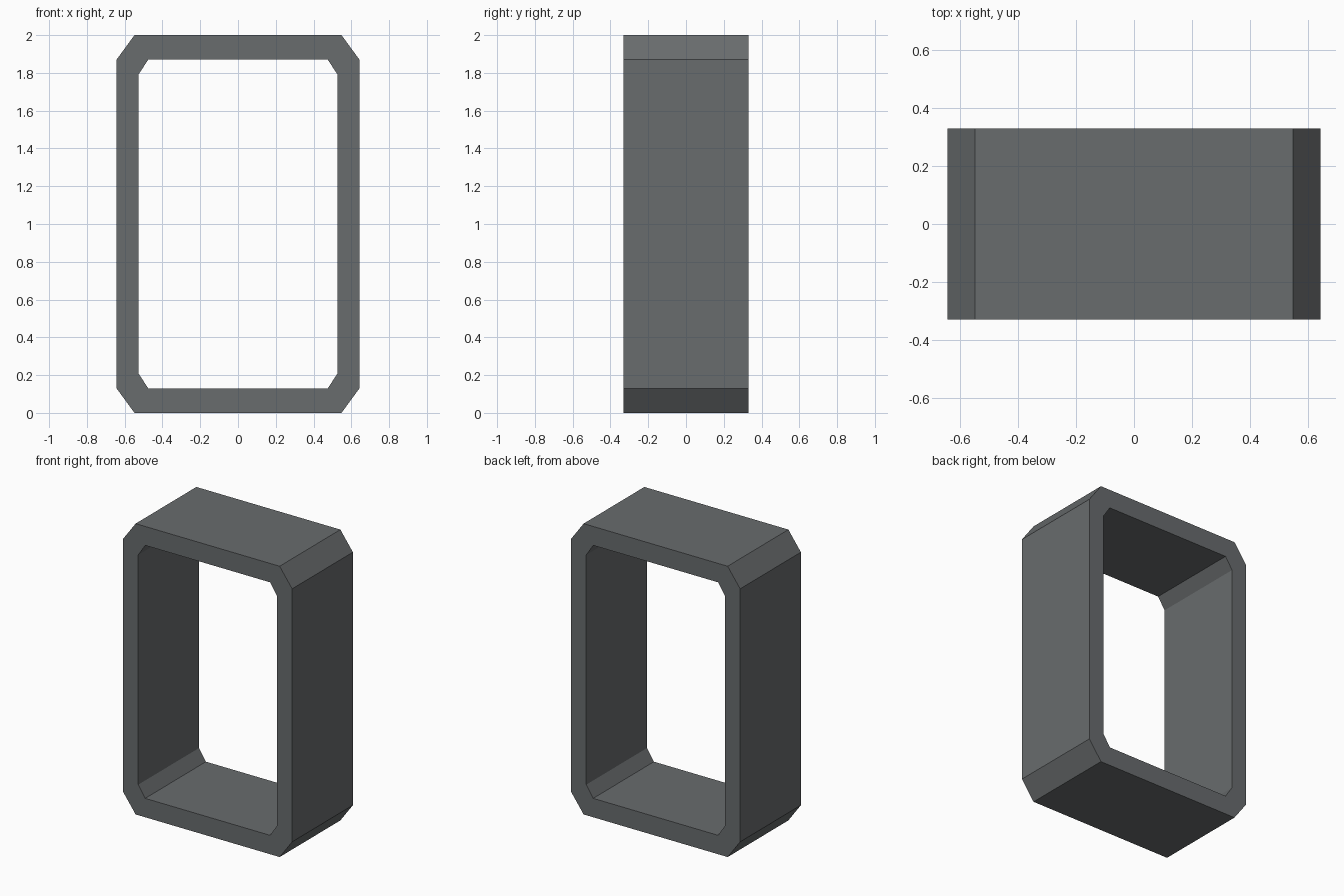
import bpy
import bmesh

cube = bpy.data.objects.get("Cube")
if cube:
    bpy.data.objects.remove(cube, do_unlink=True)

DEPTH = 0.33   # half depth along y
MID_Z = 1.0


def material(name, colour):
    mat = bpy.data.materials.new(name)
    mat.use_nodes = True
    mat.diffuse_color = colour
    mat.node_tree.nodes["Principled BSDF"].inputs["Base Color"].default_value = colour
    return mat


def chamfered_rectangle(half_w, half_h, cut_x, cut_z):
    """Eight corner points of a rectangle with cut corners, in order."""
    quarter = [(half_w, half_h - cut_z), (half_w - cut_x, half_h)]
    right_top = quarter
    left_top = [(-x, z) for x, z in reversed(quarter)]
    lower = [(-x, -z) for x, z in right_top + left_top]
    return right_top + left_top + lower


def ring(bm, outline, y):
    return [bm.verts.new((x, y, z + MID_Z)) for x, z in outline]


# Octagonal frame: four rings of points joined into a closed tube
outer = chamfered_rectangle(0.643, 1.0, 0.095, 0.13)
inner = chamfered_rectangle(0.528, 0.87, 0.053, 0.08)
bm = bmesh.new()
rings = [ring(bm, outer, -DEPTH), ring(bm, outer, DEPTH),
         ring(bm, inner, DEPTH), ring(bm, inner, -DEPTH)]
for i, a in enumerate(rings):
    b = rings[(i + 1) % len(rings)]
    for j in range(len(a)):
        k = (j + 1) % len(a)
        bm.faces.new((a[j], a[k], b[k], b[j]))
bmesh.ops.recalc_face_normals(bm, faces=bm.faces)

mesh = bpy.data.meshes.new("frame")
bm.to_mesh(mesh)
bm.free()
mesh.materials.append(material("dark grey", (0.14, 0.15, 0.155, 1.0)))
frame = bpy.data.objects.new("frame", mesh)
bpy.context.collection.objects.link(frame)
